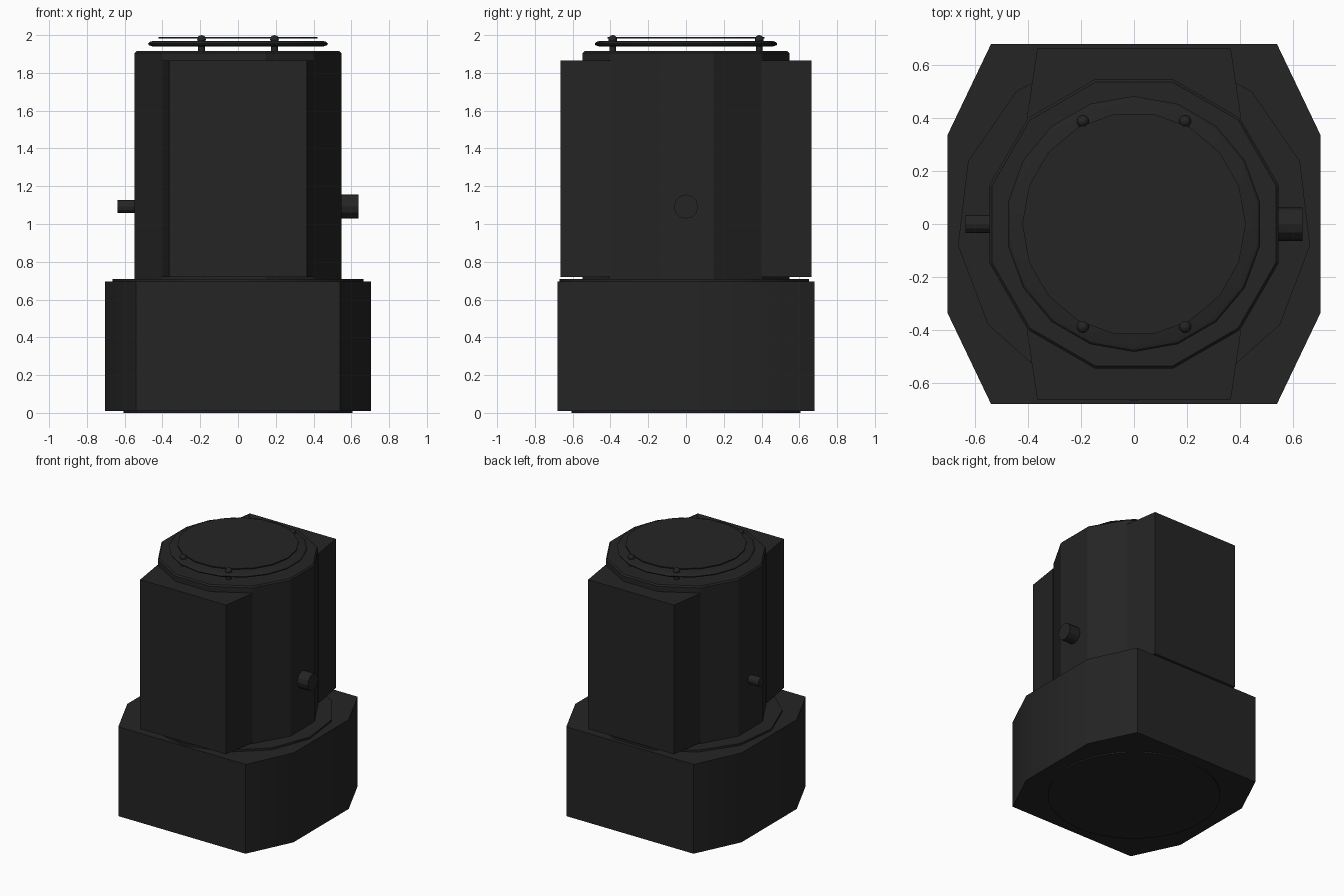
import bpy, bmesh, math

cube = bpy.data.objects.get("Cube")
if cube:
    bpy.data.objects.remove(cube, do_unlink=True)

black = bpy.data.materials.new("charcoal_black")
black.use_nodes = True
colour = (0.018, 0.018, 0.018, 1)
black.diffuse_color = colour
bsdf = next(n for n in black.node_tree.nodes if n.type == 'BSDF_PRINCIPLED')
bsdf.inputs["Base Color"].default_value = colour


def finish(name, bm, smooth=0):
    bmesh.ops.recalc_face_normals(bm, faces=bm.faces)
    mesh = bpy.data.meshes.new(name)
    bm.to_mesh(mesh)
    bm.free()
    mesh.materials.append(black)
    ob = bpy.data.objects.new(name, mesh)
    bpy.context.scene.collection.objects.link(ob)
    if smooth:
        bpy.ops.object.select_all(action='DESELECT')
        ob.select_set(True)
        bpy.context.view_layer.objects.active = ob
        bpy.ops.object.shade_smooth_by_angle(angle=math.radians(smooth))
    return ob


def loft(name, rings, smooth=0):
    """Join stacked rings of equal point count and cap both ends."""
    bm = bmesh.new()
    loops = [[bm.verts.new(p) for p in ring] for ring in rings]
    n = len(loops[0])
    for low, high in zip(loops, loops[1:]):
        for i in range(n):
            j = (i + 1) % n
            bm.faces.new((low[i], low[j], high[j], high[i]))
    bm.faces.new(loops[0])
    bm.faces.new(loops[-1])
    return finish(name, bm, smooth)


def turned(name, profile, sides, start=0, smooth=0, at=(0, 0)):
    """Regular polygon rings from (radius, z) pairs."""
    angles = [math.radians(start + 360 * i / sides) for i in range(sides)]
    return loft(name, [[(at[0] + r * math.cos(a), at[1] + r * math.sin(a), z)
                        for a in angles] for r, z in profile], smooth)


def prism(name, quarter, z0, z1, smooth=0):
    """Mirror one quarter outline over both axes and extrude it."""
    half = quarter + [(x, -y) for x, y in reversed(quarter)]
    outline = half + [(-x, -y) for x, y in half]
    return loft(name, [[(x, y, z) for x, y in outline] for z in (z0, z1)], smooth)


# Base housing with cut corners, foot pad and collar
turned("foot_pad", [(0.605, 0), (0.605, 0.02)], 32, smooth=29)
prism("base_housing", [(0.54, 0.68), (0.705, 0.335)], 0.01, 0.695, 29)
turned("base_collar", [(0.67, 0.68), (0.67, 0.71)], 13, -90, 29)

# Column: twelve-sided core with flat blocks front and back
turned("column_core", [(0.566, 0.7), (0.566, 1.905), (0.556, 1.915)], 12, 15)
for name, side in (("front_block", -1), ("back_block", 1)):
    outline = [(0.365, 0.665), (0.405, 0.40), (-0.405, 0.40), (-0.365, 0.665)]
    loft(name, [[(x, side * y, z) for x, y in outline] for z in (0.72, 1.865)])

# Raised lid and its thin cover plate
turned("lid", [(0.46, 1.94), (0.48, 1.947), (0.483, 1.955),
               (0.475, 1.964), (0.455, 1.97)], 18, 90, 29)
turned("cover_plate", [(0.422, 1.982), (0.422, 1.989)], 18, 0)

# Four corner studs with round heads
for x in (-0.193, 0.193):
    for y in (-0.388, 0.388):
        label = ("left" if x > 0 else "right") + ("_front" if y < 0 else "_back")
        turned("stud_" + label, [(0.019, 1.9), (0.019, 1.98)], 10, 0, 40, (x, y))
        bm = bmesh.new()
        bmesh.ops.create_uvsphere(bm, u_segments=12, v_segments=8, radius=0.023)
        bmesh.ops.translate(bm, verts=bm.verts, vec=(x, y, 1.977))
        finish("stud_head_" + label, bm, 40)

# Side pegs
for name, side, radius in (("left_peg", 1, 0.064), ("right_peg", -1, 0.034)):
    angles = [math.tau * i / 12 for i in range(12)]
    loft(name, [[(side * x, radius * math.cos(a), 1.092 + radius * math.sin(a))
                 for a in angles] for x in (0.5, 0.637)])
